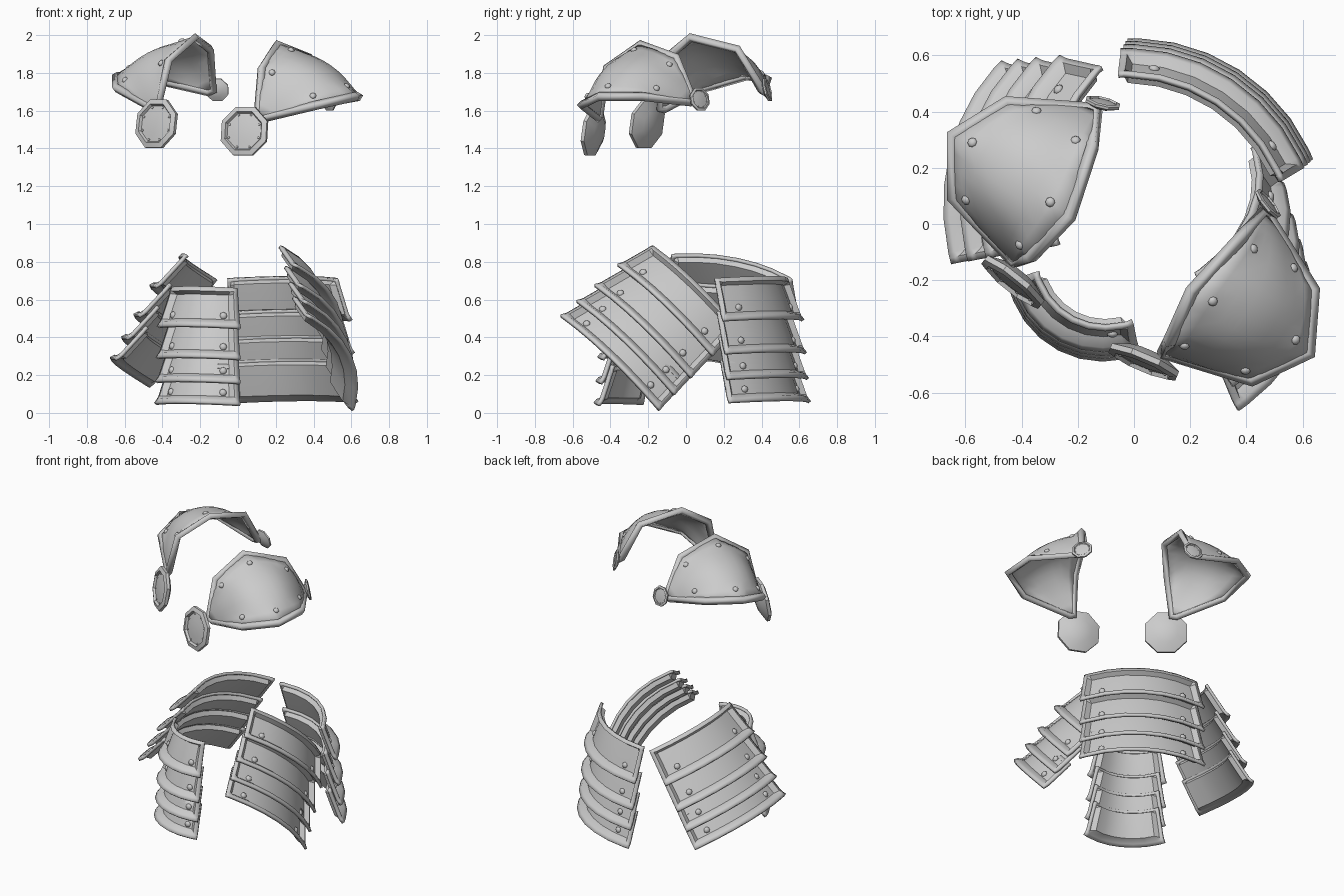
import bpy, bmesh, math
from mathutils import Vector as V, Matrix

if "Cube" in bpy.data.objects:
    bpy.data.objects.remove(bpy.data.objects["Cube"])

# mirror plane shared by the two shoulders
MN, MP = V((.852, -.52, -.072)).normalized(), V((-.012, -.075, 1.735))


def mirror(p):
    p = V(p)
    return p - 2 * (p - MP).dot(MN) * MN


def finish(bm, name, thick=0, angle=35):
    bmesh.ops.remove_doubles(bm, verts=bm.verts, dist=.0005)
    if thick:
        bmesh.ops.recalc_face_normals(bm, faces=bm.faces)
    me = bpy.data.meshes.new(name)
    bm.to_mesh(me)
    bm.free()
    me.shade_smooth()
    me.set_sharp_from_angle(angle=math.radians(angle))
    ob = bpy.data.objects.new(name, me)
    bpy.context.collection.objects.link(ob)
    if thick:
        m = ob.modifiers.new("thickness", 'SOLIDIFY')
        m.thickness, m.offset = thick, 0
    return ob


def grid(rows):
    bm = bmesh.new()
    vs = [[bm.verts.new(p) for p in r] for r in rows]
    for a, b in zip(vs, vs[1:]):
        for i in range(len(a) - 1):
            bm.faces.new((a[i], a[i + 1], b[i + 1], b[i]))
    return bm


def rivets(name, spots, r):
    bm = bmesh.new()
    for p, n in spots:
        q = n.to_track_quat('Z', 'Y').to_matrix().to_4x4()
        mat = Matrix.Translation(p) @ q @ Matrix.Diagonal((1, 1, .7, 1))
        bmesh.ops.create_uvsphere(bm, u_segments=8, v_segments=6, radius=r, matrix=mat)
    finish(bm, name, angle=60)


# ---- skirt panels: four overlapping curved lames, each a tray with raised rim
def skirt(name, ta, tb, ba, bb, sag):
    ta, tb, ba, bb = map(V, (ta, tb, ba, bb))
    mt, mb = (ta + tb) / 2, (ba + bb) / 2
    c = ((tb - ta) + (bb - ba)).normalized()
    s = mb - mt
    s -= s.dot(c) * c
    length = s.length
    s.normalize()
    n = c.cross(s)
    if n.dot(V((mb.x, mb.y, 0))) < 0:
        n = -n
    spots = []
    for k, off in enumerate((0, .265, .47, .656)):
        h = .344 * length
        mid = mt.lerp(mb, off)
        half = ((tb - ta).length * (1 - off) + (bb - ba).length * off) / 2
        phi = 2 * math.atan(sag / half)
        rad = half / math.sin(phi)

        def pt(d, w, lift):
            a = phi * d / half
            out = c * math.sin(a) + n * math.cos(a)
            tuck = (w / h - .5) * .06
            return mid + s * w + out * (rad + lift + tuck) - n * rad * math.cos(phi)

        cols = [(-half, .03), (-half + .018, .032), (-half + .034, 0)]
        e = half - .034
        cols += [(-e + 2 * e * i / 6, 0) for i in range(1, 6)]
        cols += [(e, 0), (half - .018, .032), (half, .03)]
        across = [(0, .03), (.018, .032), (.034, 0), (h * .5, -.004), (h - .038, 0),
                  (h - .02, .034), (h, .042)]
        bm = grid([[pt(d, w, max(l1, l2)) for d, l1 in cols] for w, l2 in across])
        finish(bm, f"{name}_lame_{k + 1}", .018)
        for sg in (-1, 1):
            p = pt(sg * half * .68, h * .7, .006)
            spots.append((p, n + c * sg * math.sin(phi) * .6))
    rivets(name + "_rivets", spots, .02)


skirt("front_skirt", (-.345, -.17, .665), (-.005, -.345, .655), (-.365, -.21, .04), (-.005, -.4, .04), .09)
skirt("back_skirt", (-.055, .53, .71), (.52, .15, .71), (-.02, .58, .05), (.57, .2, .05), .11)
skirt("right_skirt", (.22, -.17, .885), (.42, .27, .445), (.325, -.64, .465), (.545, -.15, .015), .10)
skirt("left_skirt", (-.255, -.08, .82), (-.125, .56, .72), (-.6, -.12, .265), (-.415, .52, .105), .10)

# ---- shoulder plates: loft from the neck arch to the outer edge
NECK = [V(p) for p in ((.10, -.46, 1.57), (.125, -.42, 1.825), (.205, -.24, 1.95),
                       (.38, -.05, 1.88), (.46, .04, 1.66))]
OUTER = [V(p) for p in ((.13, -.465, 1.56), (.42, -.555, 1.63), (.625, -.46, 1.675),
                        (.64, -.235, 1.675), (.48, .02, 1.645))]


def along(pts, t):
    x = min(max(t, 0), .9999) * 4
    i = int(x)
    return pts[i].lerp(pts[i + 1], x - i)


def dome(t, r):
    # the interior is averaged along t so that the plate reads as one smooth shell
    def base(u):
        return along(NECK, u).lerp(along(OUTER, u), r)
    p = base(t)
    d = min(.14, t, 1 - t)
    soft = (base(t - d) + base(t - d / 2) + p + base(t + d / 2) + base(t + d)) / 5
    p = p.lerp(soft, min(1, 6 * r * (1 - r)))
    return p + V((.5, -.3, .8)) * (math.sin(math.pi * t) * r * (1 - r) * .22)


def rim(name, pts, depth):
    cu = bpy.data.curves.new(name, 'CURVE')
    cu.dimensions = '3D'
    cu.bevel_depth, cu.bevel_resolution = depth, 0
    sp = cu.splines.new('POLY')
    sp.points.add(len(pts) - 1)
    for q, p in zip(sp.points, pts):
        q.co = (*p, 1)
    sp.use_cyclic_u = True
    bpy.context.collection.objects.link(bpy.data.objects.new(name, cu))


# ---- eight-sided hanging discs with raised rim and convex back
def disc(name, centre, normal, r):
    q = normal.to_track_quat('Z', 'Y').to_matrix()
    prof = [(.001, -.3), (.55, -.22), (1, -.02), (1, .12), (.8, .18), (.74, .08), (.4, .12), (.001, .14)]

    def ring(a, b, ang):
        return centre + q @ V((a * r * math.cos(ang), a * r * math.sin(ang), b * r))

    angs = [math.pi * (2 * i + 1) / 8 for i in range(9)]
    bm = grid([[ring(a, b, g) for g in angs] for a, b in prof])
    bmesh.ops.remove_doubles(bm, verts=bm.verts, dist=.0008)
    bmesh.ops.recalc_face_normals(bm, faces=bm.faces)
    finish(bm, name)
    rivets(name + "_studs", [(ring(.66, .09, g), normal) for g in angs[:8]], r * .045)


for side in ("right", "left"):
    f = V if side == "right" else mirror

    def fdir(d):
        d = V(d).normalized()
        return d if side == "right" else d - 2 * d.dot(MN) * MN

    bm = grid([[f(dome(i / 16, j / 8)) for i in range(17)] for j in range(9)])
    finish(bm, side + "_shoulder_plate", .018, 60)
    rim(side + "_shoulder_rim", [f(p) for p in NECK + OUTER[::-1]], .024)
    spots = []
    for t, r in ((.25, .14), (.5, .13), (.76, .16), (.27, .86), (.52, .87), (.8, .8)):
        p = dome(t, r)
        n = (dome(t + .02, r) - dome(t - .02, r)).cross(dome(t, r + .02) - dome(t, r - .02))
        if n.dot(V((.5, -.3, .8))) < 0:
            n = -n
        spots.append((f(p + n.normalized() * .008), fdir(n)))
    rivets(side + "_shoulder_rivets", spots, .018)
    disc(side + "_front_disc", f((.037, -.485, 1.49)), fdir((-.38, -.9, .15)), .14)
    disc(side + "_back_disc", f((.475, .07, 1.66)), fdir((.75, .6, .2)), .066)
